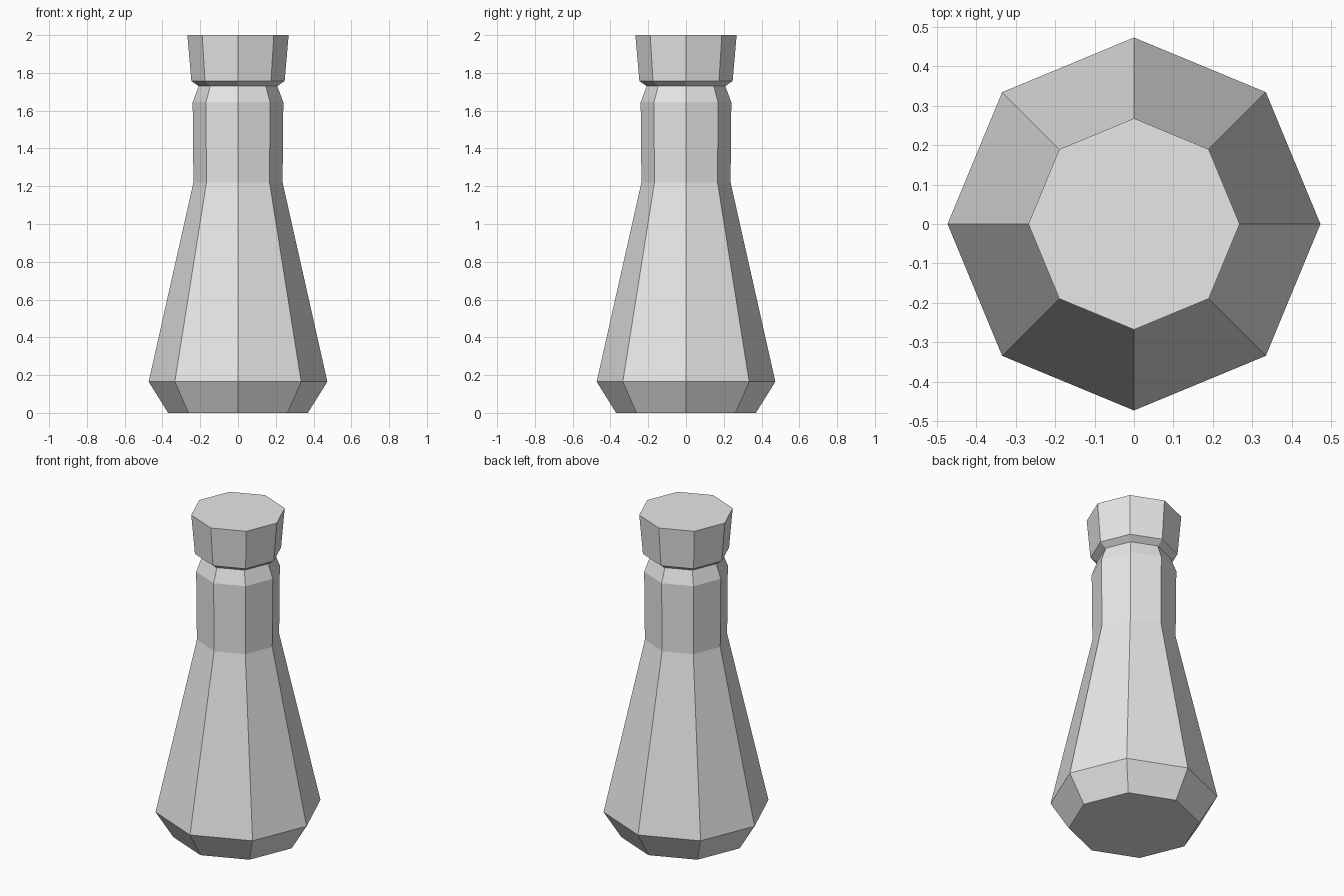
import bpy
import bmesh
from math import cos, sin, tau

cube = bpy.data.objects.get("Cube")
if cube:
    bpy.data.objects.remove(cube, do_unlink=True)

SIDES = 8

# Single plain grey
grey = bpy.data.materials.new("plain_grey")
grey.use_nodes = True
colour = (0.8, 0.8, 0.8, 1.0)
grey.diffuse_color = colour
grey.node_tree.nodes["Principled BSDF"].inputs["Base Color"].default_value = colour


def turned(name, profile):
    """Faceted solid of revolution from (radius, height) pairs, capped at both ends."""
    bm = bmesh.new()
    rings = [[bm.verts.new((r * cos(tau * i / SIDES), r * sin(tau * i / SIDES), z))
              for i in range(SIDES)] for r, z in profile]
    for low, high in zip(rings, rings[1:]):
        for i in range(SIDES):
            j = (i + 1) % SIDES
            bm.faces.new((low[i], low[j], high[j], high[i]))
    bm.faces.new(rings[0][::-1])
    bm.faces.new(rings[-1])
    mesh = bpy.data.meshes.new(name)
    bm.to_mesh(mesh)
    bm.free()
    mesh.materials.append(grey)
    obj = bpy.data.objects.new(name, mesh)
    bpy.context.collection.objects.link(obj)
    return obj


# Bottle: chamfered foot, tapering body, straight neck, pinched groove and flared stopper
turned("stoppered_bottle", [
    (0.37, 0.0),
    (0.473, 0.165),
    (0.236, 1.22),
    (0.24, 1.645),
    (0.208, 1.73),
    (0.247, 1.757),
    (0.268, 2.0),
])
